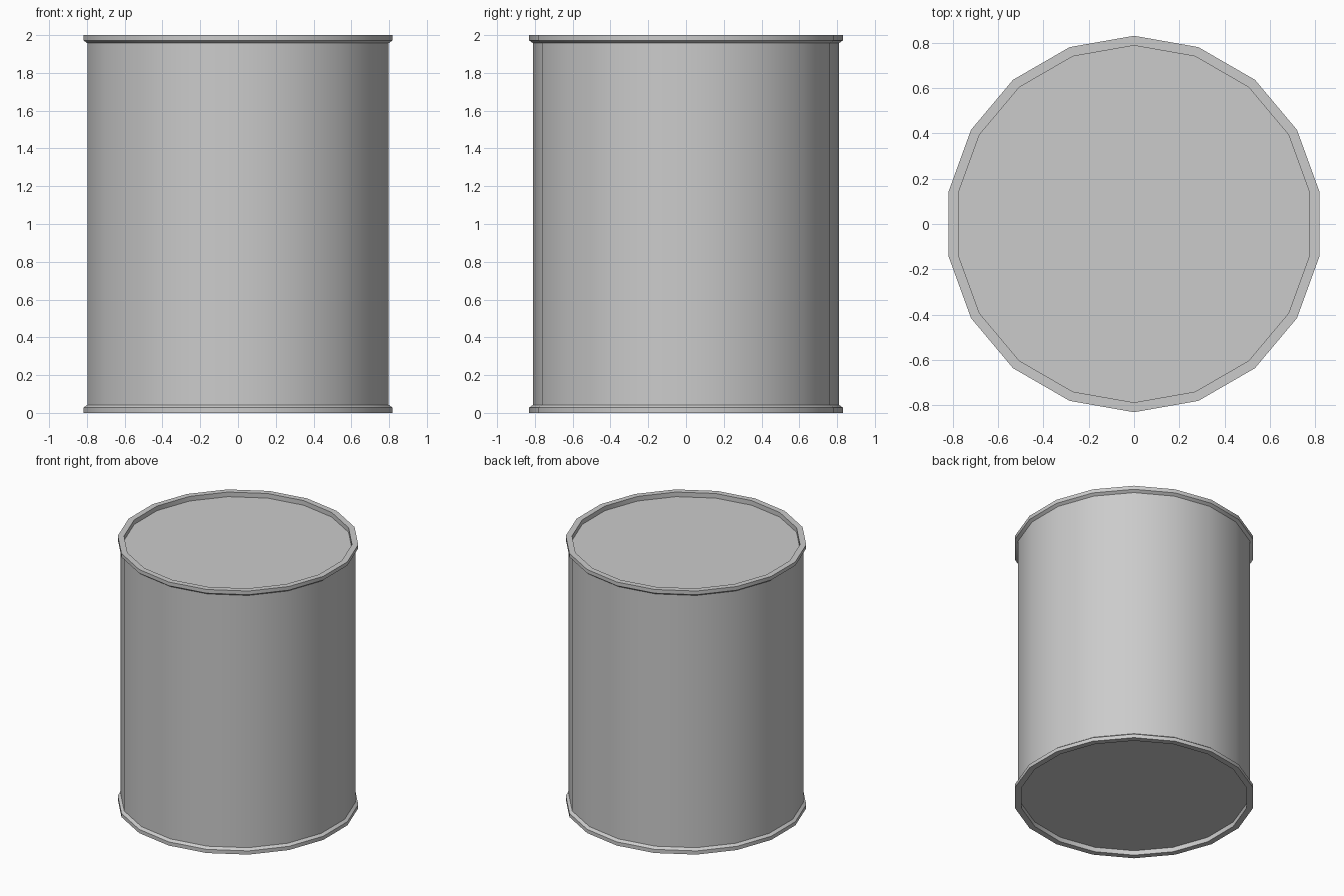
import bpy, bmesh, math

if "Cube" in bpy.data.objects:
    bpy.data.objects.remove(bpy.data.objects["Cube"])

SIDES = 18


def lathe(name, profile, cap_ends=False):
    """Spin an (r, z) profile around z, with a corner pointing along y."""
    bm = bmesh.new()
    rings = []
    for r, z in profile:
        rings.append([bm.verts.new((r * math.sin(2 * math.pi * i / SIDES),
                                    r * math.cos(2 * math.pi * i / SIDES), z))
                      for i in range(SIDES)])
    pairs = list(zip(rings, rings[1:]))
    if not cap_ends:
        pairs.append((rings[-1], rings[0]))
    for a, b in pairs:
        for i in range(SIDES):
            j = (i + 1) % SIDES
            bm.faces.new((a[i], a[j], b[j], b[i]))
    if cap_ends:
        bm.faces.new(rings[0])
        bm.faces.new(rings[-1])
    bmesh.ops.recalc_face_normals(bm, faces=bm.faces)
    mesh = bpy.data.meshes.new(name)
    bm.to_mesh(mesh)
    bm.free()
    obj = bpy.data.objects.new(name, mesh)
    bpy.context.collection.objects.link(obj)
    bpy.ops.object.select_all(action='DESELECT')
    obj.select_set(True)
    bpy.context.view_layer.objects.active = obj
    bpy.ops.object.shade_smooth_by_angle(angle=math.radians(35))
    return obj


# Can with rolled rims and recessed lids: half profile, mirrored about mid height
upper = [(0.81, 1.957), (0.83, 1.972), (0.83, 2.0), (0.787, 2.0), (0.787, 1.965)]
lower = [(r, 2.0 - z) for r, z in reversed(upper)]
lathe("can_body", lower + upper, cap_ends=True)
